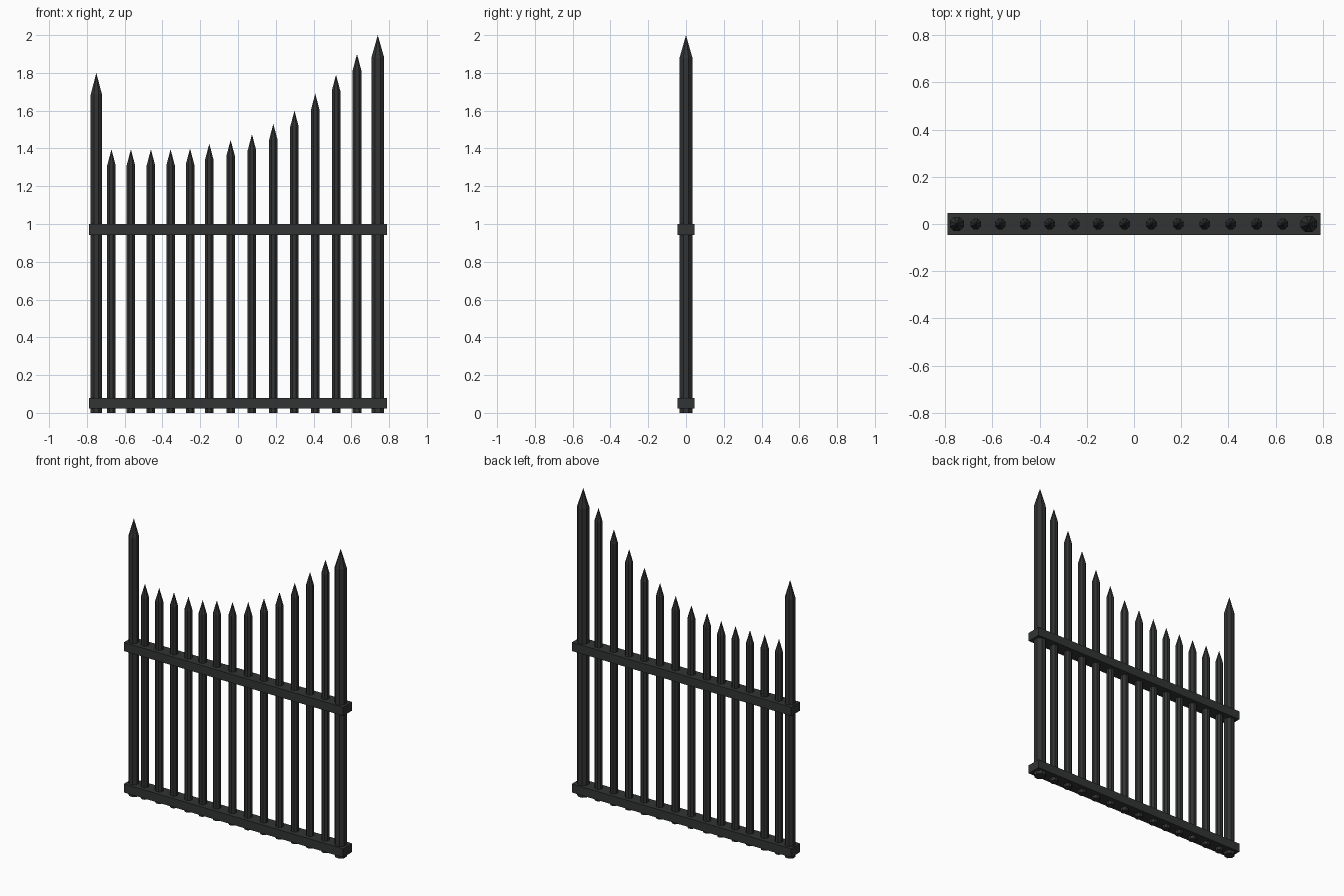
import bpy, bmesh, math

if "Cube" in bpy.data.objects:
    bpy.data.objects.remove(bpy.data.objects["Cube"])

iron = bpy.data.materials.new("dark iron")
iron.diffuse_color = (0.032, 0.033, 0.033, 1)
iron.use_nodes = True
iron.node_tree.nodes["Principled BSDF"].inputs["Base Color"].default_value = iron.diffuse_color


def finish(name, bm):
    bmesh.ops.recalc_face_normals(bm, faces=bm.faces)
    me = bpy.data.meshes.new(name)
    bm.to_mesh(me)
    bm.free()
    me.materials.append(iron)
    ob = bpy.data.objects.new(name, me)
    bpy.context.collection.objects.link(ob)
    return ob


def spike(name, x, r, top, tip, sides=8):
    """Faceted bar standing on the ground with a pointed end."""
    bm = bmesh.new()
    R = r / math.cos(math.pi / sides)
    rings = []
    for z in (0, top - tip):
        rings.append([bm.verts.new((x + R * math.cos((i + .5) * math.tau / sides),
                                    R * math.sin((i + .5) * math.tau / sides), z))
                      for i in range(sides)])
    apex = bm.verts.new((x, 0, top))
    bm.faces.new(rings[0])
    for i in range(sides):
        j = (i + 1) % sides
        bm.faces.new((rings[0][i], rings[0][j], rings[1][j], rings[1][i]))
        bm.faces.new((rings[1][i], rings[1][j], apex))
    return finish(name, bm)


def rail(name, z0, z1):
    bm = bmesh.new()
    bmesh.ops.create_cube(bm, size=1)
    for v in bm.verts:
        v.co.x *= 1.58
        v.co.y *= 0.092
        v.co.z = (z0 + z1) / 2 + v.co.z * (z1 - z0)
    return finish(name, bm)


# End posts
spike("hinge_post", -0.75, 0.03, 1.80, 0.115)
spike("tall_post", 0.74, 0.034, 2.00, 0.12)

# Pickets rising to the right: (x, top)
pickets = [(-0.67, 1.395), (-0.567, 1.395), (-0.461, 1.395), (-0.357, 1.395),
           (-0.254, 1.40), (-0.152, 1.425), (-0.039, 1.445), (0.074, 1.475),
           (0.187, 1.53), (0.299, 1.60), (0.409, 1.69), (0.519, 1.79), (0.63, 1.90)]
for n, (x, top) in enumerate(pickets):
    spike(f"picket_{n + 1}", x, 0.0225, top, 0.085)

# Horizontal rails
rail("lower_rail", 0.022, 0.078)
rail("upper_rail", 0.943, 0.999)
